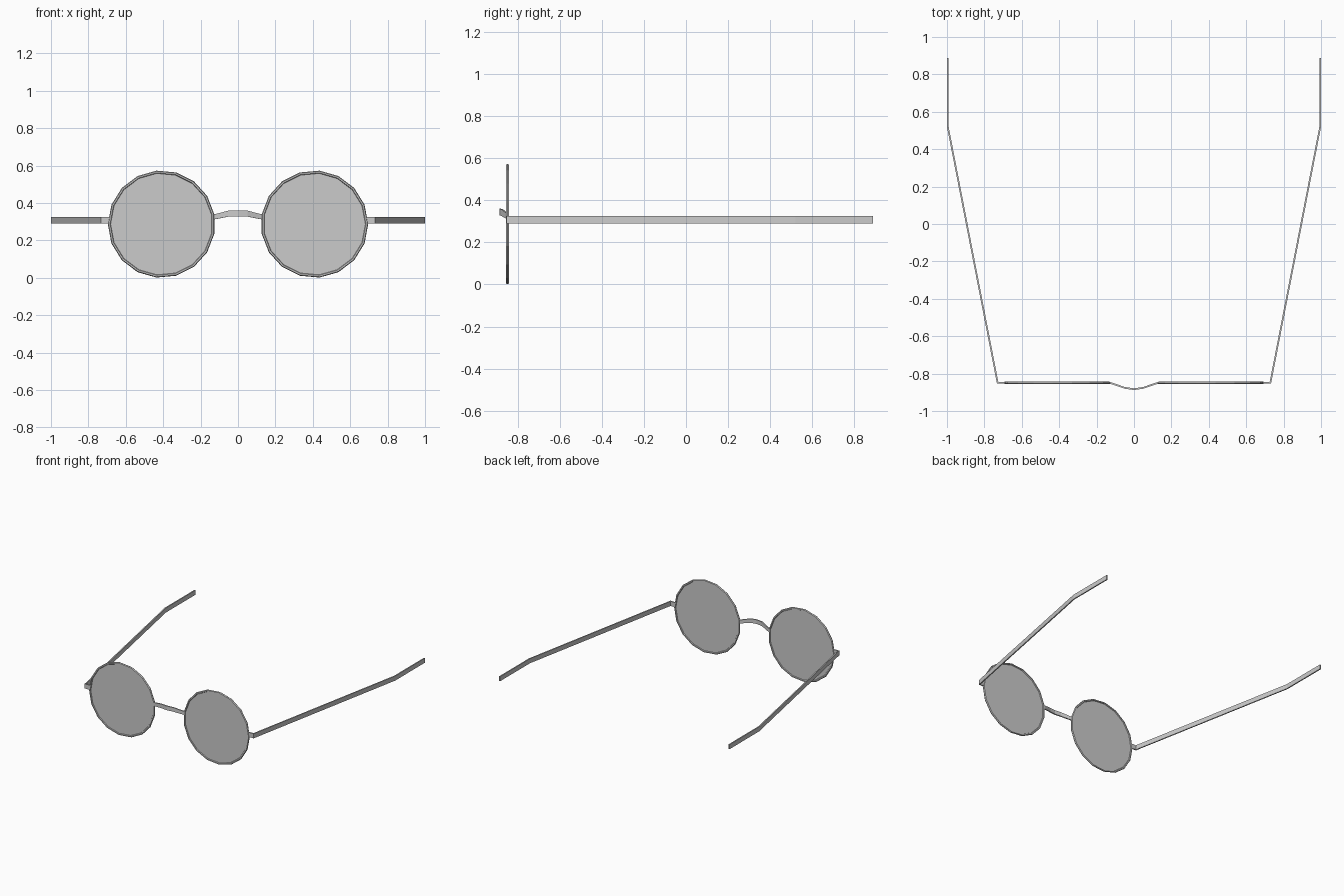
import bpy, bmesh
from math import sin, cos, pi
from mathutils import Vector

if "Cube" in bpy.data.objects:
    bpy.data.objects.remove(bpy.data.objects["Cube"])

CX, CY, CZ, SIDES = 0.409, -0.849, 0.287, 17


def finish(name, bm, mirror=True):
    bmesh.ops.recalc_face_normals(bm, faces=bm.faces)
    me = bpy.data.meshes.new(name)
    bm.to_mesh(me)
    bm.free()
    ob = bpy.data.objects.new(name, me)
    bpy.context.collection.objects.link(ob)
    if mirror:
        ob.modifiers.new("mirror", 'MIRROR').use_mirror_merge = False
    return ob


def skin(bm, rings, closed):
    n = len(rings[0])
    pairs = list(zip(rings, rings[1:]))
    if closed:
        pairs.append((rings[-1], rings[0]))
    else:
        bm.faces.new(rings[0])
        bm.faces.new(rings[-1])
    for a, b in pairs:
        for i in range(n):
            j = (i + 1) % n
            bm.faces.new((a[i], a[j], b[j], b[i]))


def lens_point(k, r, y):
    a = 2 * pi * k / SIDES
    return (CX + r * cos(a), CY + y, CZ + r * sin(a))


def strip(name, path, t, mirror=True):
    """Upright flat bar along (x, y, z centre, height) points with mitred corners."""
    bm = bmesh.new()
    pts = [Vector(p[:2]) for p in path]
    rings = []
    for i, (x, y, z, h) in enumerate(path):
        d0 = (pts[i] - pts[max(i - 1, 0)]).normalized()
        d1 = (pts[min(i + 1, len(pts) - 1)] - pts[i]).normalized()
        d = (d0 + d1).normalized()
        ref = d1 if d1.length else d0
        n = Vector((-d.y, d.x)) * (t / 2 / d.dot(ref))
        rings.append([bm.verts.new((x + s * n.x, y + s * n.y, z + u * h / 2))
                      for s, u in ((-1, -1), (1, -1), (1, 1), (-1, 1))])
    skin(bm, rings, False)
    return finish(name, bm, mirror)


# round wire rims
bm = bmesh.new()
tube = 0.008
rings = [[bm.verts.new(lens_point(k, 0.287 - tube + tube * cos(j * pi / 3),
                                  tube * 1.1 * sin(j * pi / 3))) for j in range(6)]
         for k in range(SIDES)]
skin(bm, rings, True)
finish("rims", bm)

# thin flat lenses set in the rims
bm = bmesh.new()
skin(bm, [[bm.verts.new(lens_point(k, 0.279, y)) for k in range(SIDES)]
          for y in (-0.002, 0.002)], False)
finish("lenses", bm)

# arched nose bridge
half = [(0.132, -0.849, 0.325, 0.027), (0.11, -0.855, 0.329, 0.028),
        (0.05, -0.876, 0.343, 0.032), (0.0, -0.883, 0.344, 0.032)]
strip("bridge", half + [(-x, y, z, h) for x, y, z, h in half[-2::-1]], 0.009, False)

# hinge lugs running into the bent temple arms
strip("temple_arms", [(0.688, -0.849, 0.307, 0.036), (0.729, -0.849, 0.307, 0.036),
                      (0.9955, 0.52, 0.307, 0.036), (0.9955, 0.888, 0.307, 0.036)], 0.009)
